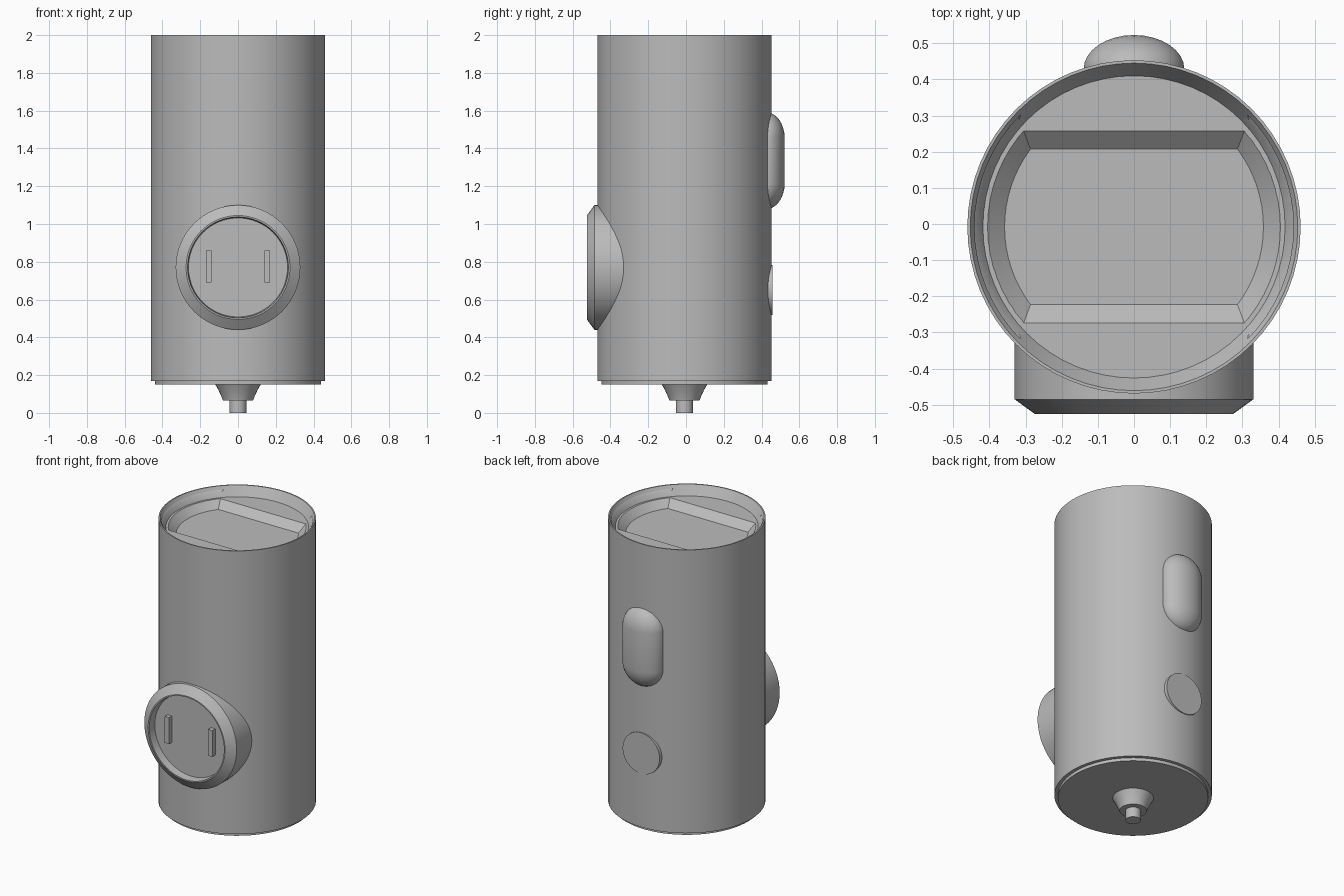
import bpy, bmesh, math
from mathutils import Matrix, Vector

cube = bpy.data.objects.get("Cube")
if cube:
    bpy.data.objects.remove(cube, do_unlink=True)

grey = bpy.data.materials.new("plain_grey")
grey.use_nodes = True
colour = (0.5, 0.5, 0.5, 1)
grey.diffuse_color = colour
grey.node_tree.nodes["Principled BSDF"].inputs["Base Color"].default_value = colour

AXIS = Vector((0, -0.008, 0))       # centre line of the can
TO_FRONT = Matrix.Rotation(math.pi / 2, 4, "X")     # local z becomes -y
TO_BACK = Matrix.Rotation(-math.pi / 2, 4, "X")     # local z becomes +y


def finish(bm, name, matrix=Matrix(), smooth=True):
    """Turn a bmesh into a named, coloured object."""
    bmesh.ops.recalc_face_normals(bm, faces=bm.faces)
    bm.transform(matrix)
    mesh = bpy.data.meshes.new(name)
    bm.to_mesh(mesh)
    bm.free()
    obj = bpy.data.objects.new(name, mesh)
    bpy.context.collection.objects.link(obj)
    mesh.materials.append(grey)
    if smooth:
        smooth_part(obj)
    return obj


def smooth_part(obj):
    bpy.ops.object.select_all(action="DESELECT")
    obj.select_set(True)
    bpy.context.view_layer.objects.active = obj
    bpy.ops.object.shade_smooth_by_angle(angle=math.radians(25))


def loft(rings):
    """Bridge equal-length point rings and cap both ends."""
    bm = bmesh.new()
    loops = [[bm.verts.new(p) for p in ring] for ring in rings]
    n = len(loops[0])
    for low, high in zip(loops, loops[1:]):
        for i in range(n):
            j = (i + 1) % n
            bm.faces.new((low[i], low[j], high[j], high[i]))
    bm.faces.new(loops[0])
    bm.faces.new(loops[-1])
    return bm


def turned(name, profile, matrix=Matrix.Translation(AXIS), sides=64, smooth=True):
    """Solid of revolution from (radius, height) pairs."""
    steps = [math.tau * i / sides for i in range(sides)]
    rings = [[(r * math.cos(a), r * math.sin(a), z) for a in steps] for r, z in profile]
    return finish(loft(rings), name, matrix, smooth)


def clipped_circle(r, half, z, steps=16):
    """Circle outline with its front and back cut flat."""
    limit = math.asin(half / r)
    arc = [limit * (2 * i / steps - 1) for i in range(steps + 1)]
    angles = arc + [a + math.pi for a in arc]
    return [(r * math.cos(a), r * math.sin(a), z) for a in angles]


# Can body, base plate and spout
turned("body", [(0.461, 0.17), (0.461, 1.73)])
turned("base_plate", [(0.44, 0.15), (0.44, 0.18)])
turned("spout_flare", [(0.08, 0.065), (0.085, 0.08), (0.103, 0.12), (0.12, 0.15), (0.12, 0.16)], sides=32)
turned("spout_tip", [(0.045, 0), (0.045, 0.08)], sides=24)

# Lid with a raised rim and a tapered tray cut into its floor
lid = turned("lid", [(0.461, 1.73), (0.461, 2), (0.453, 2), (0.418, 1.94)], smooth=False)
tray = finish(loft([clipped_circle(0.358, 0.215, 1.895), clipped_circle(0.447, 0.31, 1.98)]),
              "tray_cutter", Matrix.Translation(AXIS), smooth=False)
tray.hide_render = True
cut = lid.modifiers.new("tray", "BOOLEAN")
cut.operation, cut.solver, cut.object = "DIFFERENCE", "EXACT", tray
bpy.context.view_layer.objects.active = lid
bpy.ops.object.modifier_apply(modifier=cut.name)
bpy.data.objects.remove(tray, do_unlink=True)
smooth_part(lid)

# Round socket on the front with a dished face
turned("front_socket", [(0.33, 0.2), (0.33, 0.485), (0.275, 0.525), (0.267, 0.525), (0.262, 0.475)],
       Matrix.Translation((0, 0, 0.77)) @ TO_FRONT)

# Two upright pins in the socket
for side, label in ((-1, "right"), (1, "left")):
    bm = bmesh.new()
    bmesh.ops.create_cube(bm, size=1)
    finish(bm, label + "_pin", Matrix.Translation((side * 0.155, -0.485, 0.775))
           @ Matrix.Diagonal((0.03, 0.04, 0.17, 1)), smooth=False)

# Rounded capsule on the back: a sphere pulled apart at its equator
bm = bmesh.new()
bmesh.ops.create_uvsphere(bm, u_segments=32, v_segments=17, radius=0.14)
for v in bm.verts:
    v.co.z += math.copysign(0.115, v.co.z)
finish(bm, "back_capsule", Matrix.Translation((0, 0.428, 1.335)) @ Matrix.Diagonal((1, 0.68, 1, 1)))

# Flat round button on the back
turned("back_button", [(0.132, 0.35), (0.132, 0.458)], Matrix.Translation((0, 0, 0.65)) @ TO_BACK)
